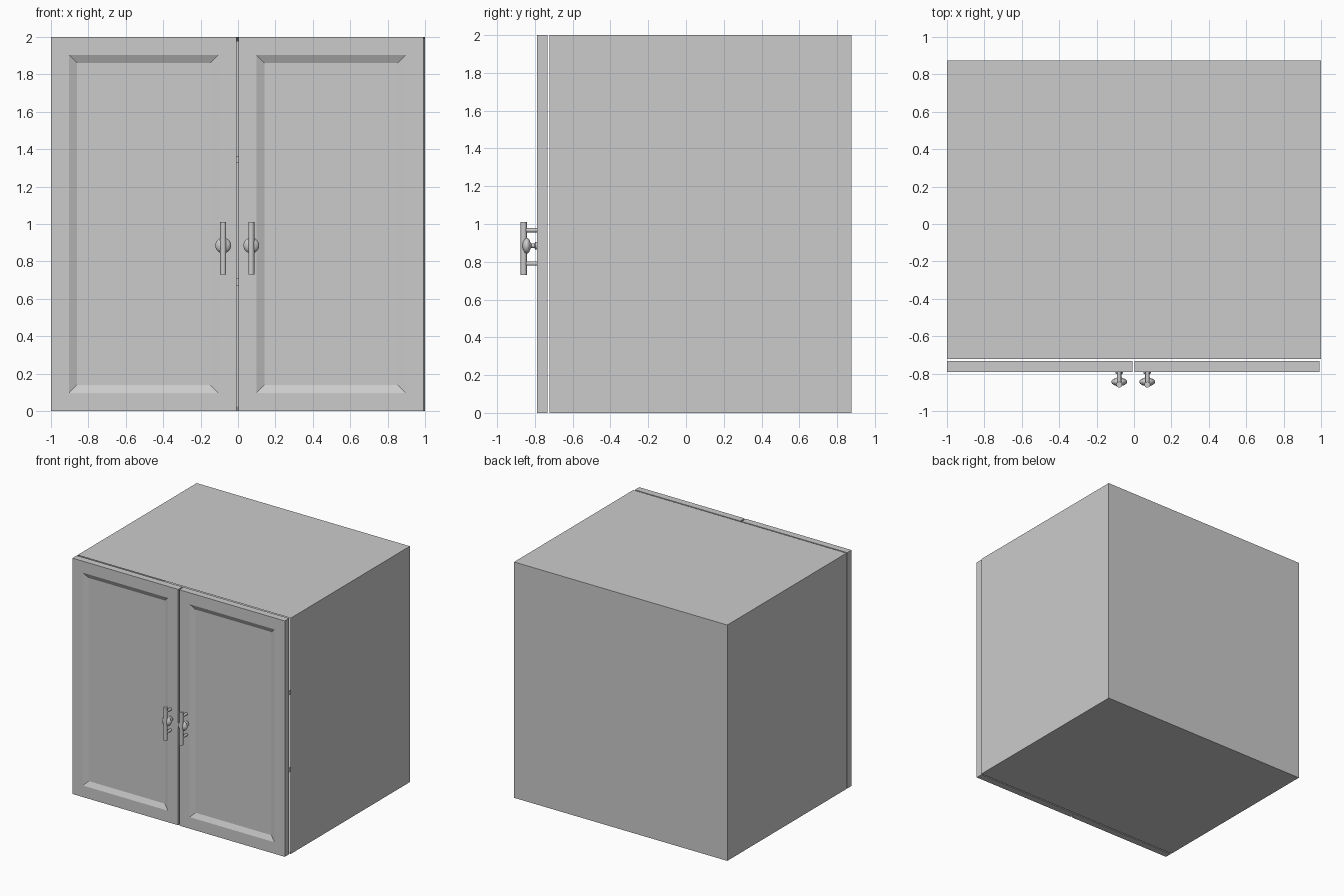
import bpy, bmesh, math
from mathutils import Matrix, Vector

if "Cube" in bpy.data.objects:
    bpy.data.objects.remove(bpy.data.objects["Cube"])


def finish(bm, name, smooth=False):
    bmesh.ops.recalc_face_normals(bm, faces=bm.faces)
    me = bpy.data.meshes.new(name)
    bm.to_mesh(me)
    bm.free()
    ob = bpy.data.objects.new(name, me)
    bpy.context.collection.objects.link(ob)
    if smooth:
        bpy.ops.object.select_all(action='DESELECT')
        ob.select_set(True)
        bpy.context.view_layer.objects.active = ob
        bpy.ops.object.shade_smooth_by_angle(angle=math.radians(35))
    return ob


def box_bm(lo, hi):
    lo, hi = Vector(lo), Vector(hi)
    bm = bmesh.new()
    m = Matrix.Translation((lo + hi) / 2) @ Matrix.Diagonal((*(hi - lo), 1))
    bmesh.ops.create_cube(bm, size=1, matrix=m)
    bm.normal_update()
    return bm


def front_face(bm):
    return min(bm.faces, key=lambda f: f.calc_center_median().y)


def cylinder(name, centre, radius, length, axis='Z'):
    bm = bmesh.new()
    rot = Matrix.Rotation(math.pi / 2, 4, 'X') if axis == 'Y' else Matrix()
    bmesh.ops.create_cone(bm, cap_ends=True, segments=20, radius1=radius,
                          radius2=radius, depth=length,
                          matrix=Matrix.Translation(centre) @ rot)
    return finish(bm, name, True)


# Cabinet body, hollowed from the front
bm = box_bm((-1, -0.722, 0), (1, 0.875, 2))
f = front_face(bm)
bmesh.ops.inset_region(bm, faces=[f], thickness=0.035)
for v in f.verts:
    v.co.y = 0.84
finish(bm, "cabinet_body")

# Inner shelves
for i, z in enumerate((0.69, 1.345)):
    finish(box_bm((-0.965, -0.70, z - 0.018), (0.965, 0.84, z + 0.018)), f"shelf_{i + 1}")

# Lathe profile of the knob: (radius, y)
KNOB = [(0, -0.789), (0.021, -0.789), (0.021, -0.797), (0.012, -0.803),
        (0.011, -0.818), (0.018, -0.824), (0.034, -0.830), (0.041, -0.838),
        (0.042, -0.845), (0.038, -0.854), (0.025, -0.863), (0, -0.868)]

for side, x0, x1, hx in (("left", -1, -0.008, -0.079), ("right", 0.002, 0.992, 0.071)):
    # Door with sloped recessed panel
    bm = box_bm((x0, -0.79, 0), (x1, -0.732, 2))
    f = front_face(bm)
    bmesh.ops.inset_region(bm, faces=[f], thickness=0.138)
    bmesh.ops.inset_region(bm, faces=[f], thickness=0.058)
    for v in f.verts:
        v.co.y += 0.02
    finish(bm, side + "_door")

    # Bar handle and its posts
    cylinder(side + "_handle_bar", (hx, -0.859, 0.87), 0.016, 0.28)
    for tag, z in (("upper", 0.967), ("lower", 0.79)):
        cylinder(f"{side}_{tag}_post", (hx, -0.822, z), 0.011, 0.066, 'Y')

    # Round knob
    bm = bmesh.new()
    vs = [bm.verts.new((hx + r, y, 0.885)) for r, y in KNOB]
    es = [bm.edges.new(p) for p in zip(vs, vs[1:])]
    bmesh.ops.spin(bm, geom=vs + es, cent=(hx, 0, 0.885), axis=(0, 1, 0),
                   angle=2 * math.pi, steps=24, use_duplicate=False)
    bmesh.ops.remove_doubles(bm, verts=bm.verts, dist=0.0005)
    finish(bm, side + "_knob", True)
